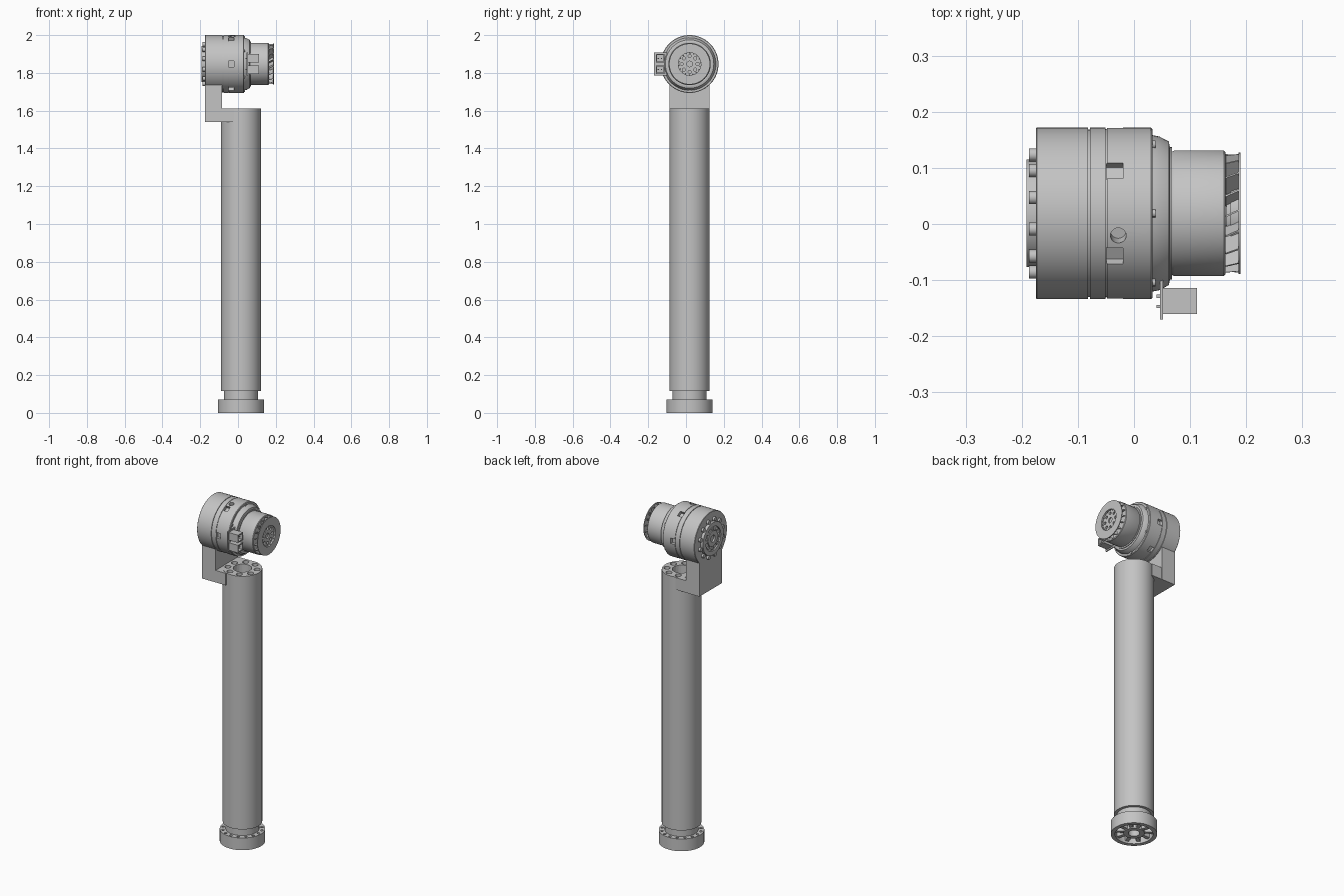
import bpy, bmesh, math
from mathutils import Matrix, Vector

cube = bpy.data.objects.get("Cube")
if cube:
    bpy.data.objects.remove(cube, do_unlink=True)

grey = bpy.data.materials.new("machined grey")
grey.use_nodes = True
COLOUR = (0.55, 0.55, 0.55, 1)
grey.diffuse_color = COLOUR
grey.node_tree.nodes["Principled BSDF"].inputs["Base Color"].default_value = COLOUR

CY, CX, HZ = 0.019, 0.016, 1.847         # shared y, column x, head axis height
COLUMN = Matrix.Translation((CX, CY, 0))
HEAD = Matrix.Translation((0, CY, HZ)) @ Matrix.Rotation(math.pi / 2, 4, 'Y')


def finish(bm, name):
    bmesh.ops.recalc_face_normals(bm, faces=bm.faces)
    me = bpy.data.meshes.new(name)
    bm.to_mesh(me)
    bm.free()
    me.materials.append(grey)
    me.shade_smooth()
    me.set_sharp_from_angle(angle=math.radians(30))
    ob = bpy.data.objects.new(name, me)
    bpy.context.collection.objects.link(ob)
    return ob


def lathe(name, profile, frame, steps=72):
    """Spin (radius, height) points around the frame's own z axis."""
    bm = bmesh.new()
    verts = [bm.verts.new((r, 0, h)) for r, h in profile]
    edges = [bm.edges.new(pair) for pair in zip(verts, verts[1:])]
    bmesh.ops.spin(bm, geom=verts + edges, cent=(0, 0, 0), axis=(0, 0, 1),
                   angle=2 * math.pi, steps=steps)
    bmesh.ops.remove_doubles(bm, verts=bm.verts, dist=1e-5)
    bm.transform(frame)
    return finish(bm, name)


def rods(name, frame, items, sides=20):
    """Cylinders given as (x, y, low, high, radius) in the frame."""
    bm = bmesh.new()
    for x, y, low, high, r in items:
        m = frame @ Matrix.Translation((x, y, (low + high) / 2))
        bmesh.ops.create_cone(bm, cap_ends=True, segments=sides, radius1=r,
                              radius2=r, depth=high - low, matrix=m)
    return finish(bm, name)


def boxes(name, frames, low, high):
    """The same box from low to high, once in each frame."""
    low, high = Vector(low), Vector(high)
    bm = bmesh.new()
    for f in frames:
        m = f @ Matrix.Translation((low + high) / 2) @ Matrix.Diagonal((*(high - low), 1))
        bmesh.ops.create_cube(bm, size=1, matrix=m)
    return finish(bm, name)


def circle(count, radius, low, high, r, offset=0.0):
    angles = [2 * math.pi * (i + offset) / count for i in range(count)]
    return [(radius * math.cos(a), radius * math.sin(a), low, high, r) for a in angles]


def turns(frame, count, offset=0.0):
    return [frame @ Matrix.Rotation(2 * math.pi * (i + offset) / count, 4, 'Z')
            for i in range(count)]


def combine(ob, tool, operation='DIFFERENCE'):
    mod = ob.modifiers.new("cut", 'BOOLEAN')
    mod.operation, mod.solver, mod.object = operation, 'EXACT', tool
    graph = bpy.context.evaluated_depsgraph_get()
    me = bpy.data.meshes.new_from_object(ob.evaluated_get(graph))
    ob.modifiers.clear()
    ob.data = me
    me.set_sharp_from_angle(angle=math.radians(30))
    bpy.data.objects.remove(tool, do_unlink=True)


HERE = Matrix.Identity(4)

# Base flange with a ribbed recess underneath
base = lathe("base_flange", [(0, .1), (.03, .1), (.03, .006), (.055, .006), (.055, .045),
             (.1, .045), (.1, 0), (.122, 0), (.122, .072), (.09, .072), (.09, .12), (0, .12)],
             COLUMN)
combine(base, rods("bolt_cutter", COLUMN, circle(16, .106, .05, .1, .008)))
boxes("base_ribs", turns(COLUMN, 10), (.05, -.01, .012), (.105, .01, .05))

# Column with a side foot, bore and bolt holes
column = lathe("column", [(0, .115), (.106, .115), (.106, 1.612), (0, 1.612)], COLUMN)
foot = boxes("foot", [HERE], (-.174, CY - .1055, 1.54), (-.02, CY + .1055, 1.611))
combine(column, foot, 'UNION')
combine(column, rods("bore_cutter", COLUMN,
        circle(8, .08, 1.5, 1.7, .017, .5) + [(0, 0, 1.3, 1.7, .05)]))
combine(column, rods("foot_cutter", HERE,
        [(-.14, CY + y, 1.5, 1.58, .016) for y in (-.075, -.025, .025, .075)]))

# Upright arm joining the foot to the head
boxes("arm", [HERE], (-.175, CY - .106, 1.54), (-.086, CY + .106, HZ - .05))

# Joint housing with grooves, side pockets and a port
housing = lathe("joint_housing", [(0, -.175), (.151, -.175), (.153, -.173), (.153, -.082),
                (.149, -.082), (.149, -.078), (.153, -.078), (.153, -.051), (.15, -.051),
                (.15, -.048), (.153, -.048), (.153, .03), (.15, .033), (0, .033)], HEAD, 96)
combine(housing, boxes("pocket_cutter", turns(HEAD, 6, .5 - 1),
                       (.135, -.016, -.049), (.17, .016, -.02)))
port = HEAD @ Matrix.Rotation(math.radians(195), 4, 'Z') @ Matrix.Rotation(math.pi / 2, 4, 'Y')
combine(housing, rods("port_cutter", port, [(.028, 0, .12, .18, .014)]))

# Output face with rings of screws
lathe("output_plate", [(0, -.18), (.02, -.18), (.02, -.19), (.045, -.19), (.045, -.184),
      (.07, -.184), (.07, -.192), (.096, -.192), (.096, -.17)], HEAD)
rods("outer_screws", HEAD, circle(12, .108, -.187, -.17, .0115, .5))
rods("inner_screws", HEAD, circle(8, .058, -.19, -.18, .009))
rods("flange_screws", HEAD, circle(6, .142, .03, .038, .007), 12)

# Motor body behind the joint
lathe("motor_body", [(.14, .03), (.137, .045), (.128, .062), (.118, .064), (.118, .068),
      (.11, .068), (.112, .072), (.112, .16), (.109, .163), (.05, .163), (.05, .172),
      (0, .172)], HEAD)

# Cooling fan with slanted blades and a drilled hub
tilt = Matrix.Translation((0, 0, .175)) @ Matrix.Rotation(math.radians(25), 4, 'X')
boxes("fan_blades", [f @ tilt for f in turns(HEAD, 18)],
      (.055, -.0015, -.013), (.106, .0015, .013))
lathe("fan_rim", [(.06, .172), (.06, .19), (.108, .19), (.108, .186), (.064, .186),
      (.064, .172)], HEAD)
hub = lathe("fan_hub", [(0, .165), (.061, .165), (.061, .18), (0, .18)], HEAD)
combine(hub, rods("hub_cutter", HEAD,
        circle(8, .042, .17, .19, .008) + [(0, 0, .17, .19, .015)]))

# Connector plate with two open sockets and pins
boxes("connector_plate", [HERE], (.046, -.17, 1.787), (.052, -.07, 1.908))
for level, z in (("lower", 1.795), ("upper", 1.855)):
    socket = boxes(level + "_socket", [HERE], (.05, -.16, z), (.112, -.114, z + .045))
    combine(socket, boxes("socket_cutter", [HERE], (.065, -.154, z + .006),
                          (.13, -.12, z + .039)))
    boxes(level + "_pins", [Matrix.Translation((0, y, z)) for y in (-.147, -.129)],
          (.06, -.003, .019), (.1, .003, .025))
    boxes(level + "_solder_tabs", [Matrix.Translation((0, y, z)) for y in (-.147, -.129)],
          (.04, -.003, .019), (.047, .003, .025))
